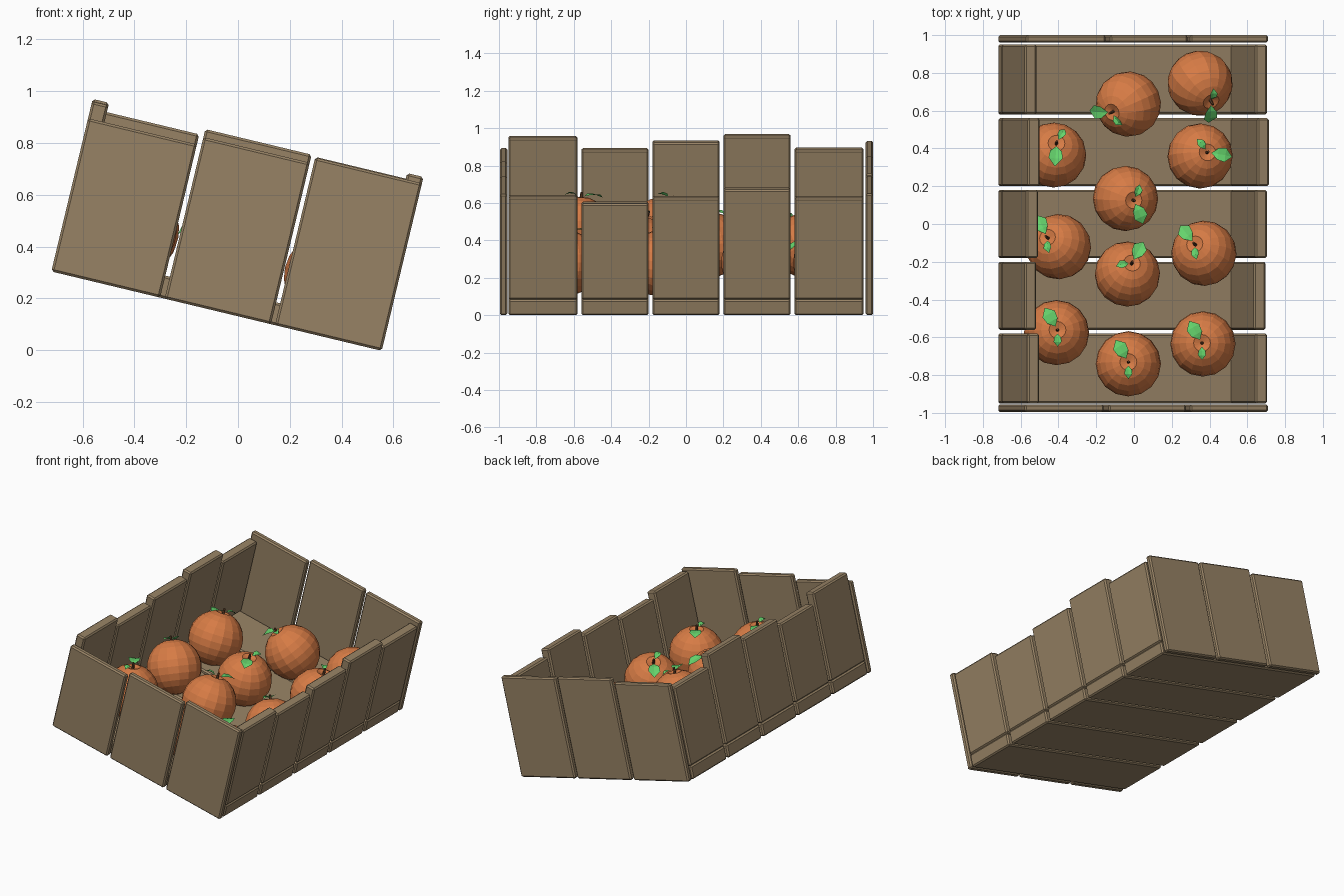
import bpy, bmesh, math
from mathutils import Vector, Matrix

if "Cube" in bpy.data.objects:
    bpy.data.objects.remove(bpy.data.objects["Cube"])

TILT = Matrix.Translation((0.555, 0, -0.002)) @ Matrix.Rotation(math.radians(13.5), 4, 'Y')
L = 1.312      # crate width, measured left from its low right edge
FLOOR = 0.087  # floor board thickness
T = 0.065      # side board thickness


def material(name, rgb):
    m = bpy.data.materials.new(name)
    m.diffuse_color = (*rgb, 1)
    m.use_nodes = True
    m.node_tree.nodes["Principled BSDF"].inputs["Base Color"].default_value = m.diffuse_color
    return m


WOOD = material("wood", (0.31, 0.225, 0.13))
PEEL = material("peel", (0.68, 0.20, 0.06))
LEAF = material("leaf_green", (0.13, 0.65, 0.15))
STEM = material("stem_brown", (0.12, 0.05, 0.02))


def add(name, bm, mat, matrix):
    bmesh.ops.recalc_face_normals(bm, faces=bm.faces)
    me = bpy.data.meshes.new(name)
    bm.to_mesh(me)
    bm.free()
    me.materials.append(mat)
    ob = bpy.data.objects.new(name, me)
    ob.matrix_world = matrix
    bpy.context.collection.objects.link(ob)


def board(name, lo, hi):
    """Bevelled plank between two corners in crate space."""
    lo, hi = Vector(lo), Vector(hi)
    bm = bmesh.new()
    bmesh.ops.create_cube(bm, size=1, matrix=Matrix.Translation((lo + hi) / 2)
                          @ Matrix.Diagonal((*(hi - lo), 1)))
    bmesh.ops.bevel(bm, geom=bm.edges[:], offset=0.009, segments=1, affect='EDGES')
    add(name, bm, WOOD, TILT)


# floor boards with the left and right side boards standing on them
rows = [(-0.95, -0.58), (-0.56, -0.20), (-0.18, 0.18), (0.20, 0.56), (0.58, 0.95)]
left_tops = [0.675, 0.608, 0.65, 0.685, 0.61]
right_tops = [0.65, 0.613, 0.645, 0.69, 0.645]
for (y0, y1), lt, rt in zip(rows, left_tops, right_tops):
    board("floor_board", (-L, y0, 0), (0, y1, FLOOR))
    board("left_board", (-L, y0, FLOOR), (T - L, y1, lt))
    board("right_board", (-T, y0, FLOOR), (0, y1, rt))

# front and back end boards
cols = [(-L, -0.880), (-0.862, -0.440), (-0.424, 0)]
for (x0, x1), ft, bt in zip(cols, [0.608, 0.641, 0.665], [0.648, 0.673, 0.668]):
    board("front_board", (x0, -0.995, 0), (x1, -0.955, ft))
    board("back_board", (x0, 0.96, 0), (x1, 1.0, bt))

R = 0.173


def leaf(name, matrix, angle, length, width):
    """Pointed flat leaf, folded slightly along its middle."""
    bm = bmesh.new()
    outline = [(0, 0), (0.3, 0.42), (0.65, 0.5), (1, 0)]
    mid = [bm.verts.new((length * t, 0, 0.012 * math.sin(math.pi * t) - 0.006)) for t, _ in outline]
    for s in (1, -1):
        side = [bm.verts.new((length * t, s * width * w, 0.012 * math.sin(math.pi * t)))
                for t, w in outline[1:3]]
        bm.faces.new((mid[0], mid[1], side[0]))
        bm.faces.new((mid[1], mid[2], side[1], side[0]))
        bm.faces.new((mid[2], mid[3], side[1]))
    add(name, bm, LEAF, matrix @ Matrix.Translation((0, 0, R + 0.006))
        @ Matrix.Rotation(math.radians(angle), 4, 'Z') @ Matrix.Translation((0.02, 0, 0)))


def fruit(x, y, dx, dy, big, small):
    # resting height above the sloping floor
    w = 0.228
    u = (x - 0.555 - math.sin(math.radians(13.5)) * w) / math.cos(math.radians(13.5))
    c = TILT @ Vector((u, y, w))
    n = Vector((dx, dy, math.sqrt(R * R - dx * dx - dy * dy)))
    m = Matrix.Translation(c) @ Vector((0, 0, 1)).rotation_difference(n).to_matrix().to_4x4()
    # faceted ball with a dimple under the stem
    bm = bmesh.new()
    bmesh.ops.create_uvsphere(bm, u_segments=16, v_segments=12, radius=R)
    for v in bm.verts:
        if v.co.z > R * 0.99:
            v.co.z -= 0.022
    add("orange", bm, PEEL, m)
    bm = bmesh.new()
    bmesh.ops.create_cone(bm, cap_ends=True, segments=6, radius1=0.009, radius2=0.006,
                          depth=0.045, matrix=Matrix.Translation((0, 0, R)))
    add("stem", bm, STEM, m)
    leaf("large_leaf", m, big, 0.115, 0.075)
    leaf("small_leaf", m, small, 0.07, 0.042)


# x, y, stem offset from centre, leaf directions
for f in [(-0.03, 0.635, -0.09, -0.045, 180, -45), (0.35, 0.745, 0.06, -0.10, -90, 90),
          (-0.425, 0.365, 0.015, 0.065, -95, 60), (0.35, 0.36, 0.04, 0.02, -10, 130),
          (-0.045, 0.135, 0.045, -0.01, -68, 70), (-0.40, -0.12, -0.06, 0.05, 115, -80),
          (0.37, -0.155, -0.05, 0.05, 128, -80), (-0.035, -0.265, 0.025, 0.06, 62, 195),
          (-0.41, -0.575, 0.005, 0.015, 120, -90), (-0.03, -0.74, 0.0, 0.01, 120, -90),
          (0.365, -0.635, -0.005, 0.005, 120, -90)]:
    fruit(*f)
